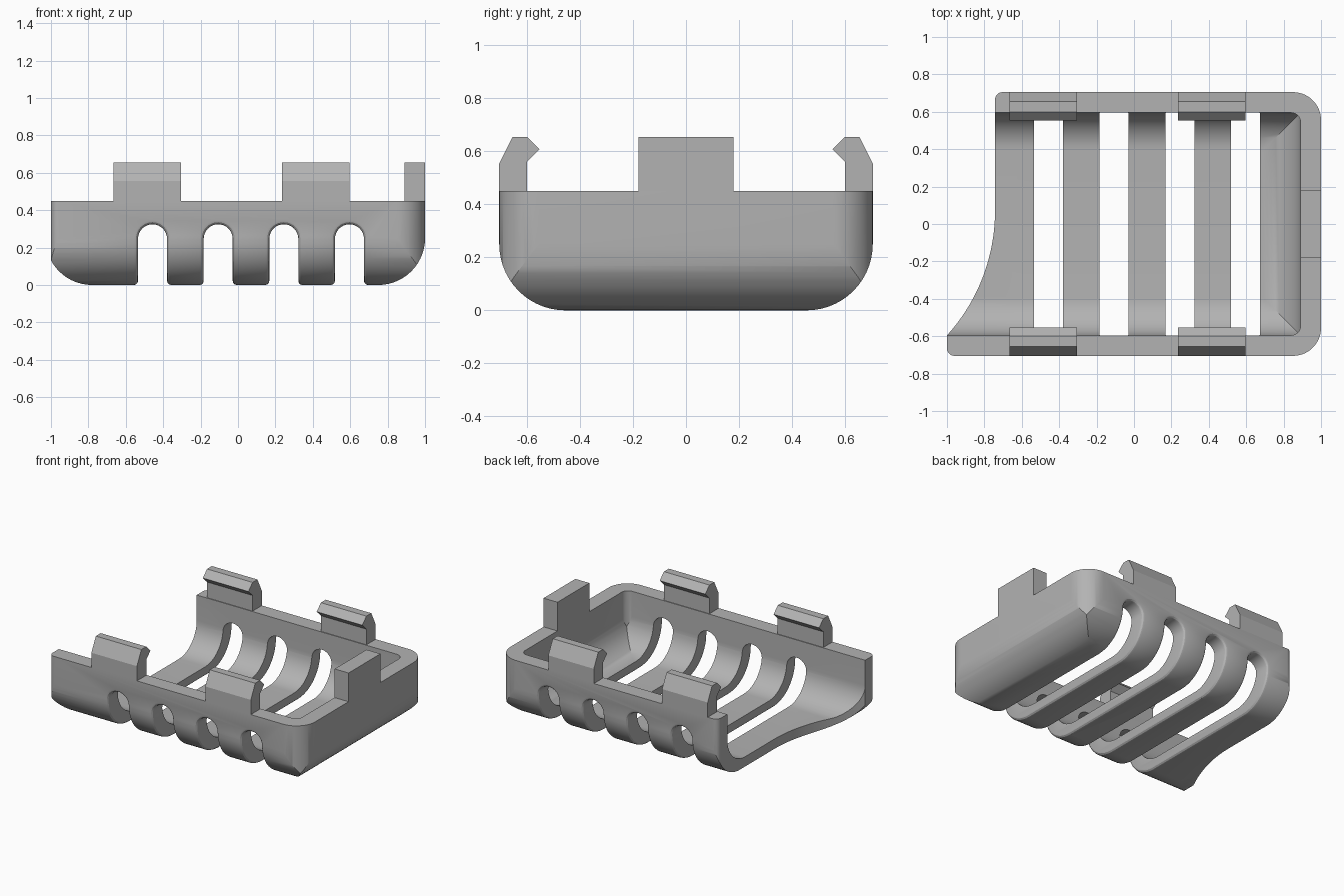
import bpy, bmesh
from math import pi, sin, cos, asin
from mathutils import Vector

if "Cube" in bpy.data.objects:
    bpy.data.objects.remove(bpy.data.objects["Cube"])

plastic = bpy.data.materials.new("grey_plastic")
plastic.use_nodes = True
GREY = (0.45, 0.45, 0.45, 1)
plastic.diffuse_color = GREY
plastic.node_tree.nodes["Principled BSDF"].inputs["Base Color"].default_value = GREY

HALF, TOP, WALL = 0.705, 0.45, 0.11
RADIUS, INNER_RADIUS, FLOOR = 0.25, 0.2, 0.07


def arc(cx, cy, r, start, end, n=14):
    step = (end - start) / n
    return [(cx + r * cos(start + step * i), cy + r * sin(start + step * i)) for i in range(n + 1)]


def prism(name, points, axis, low, high):
    """Extrude a 2D outline along an axis; the outline uses the other two axes in order."""
    bm = bmesh.new()

    def place(p, d):
        co = list(p)
        co.insert(axis, d)
        return bm.verts.new(co)
    a = [place(p, low) for p in points]
    b = [place(p, high) for p in points]
    bm.faces.new(a)
    bm.faces.new(b[::-1])
    for i in range(len(a)):
        j = (i + 1) % len(a)
        bm.faces.new((a[j], a[i], b[i], b[j]))
    bmesh.ops.recalc_face_normals(bm, faces=bm.faces)
    mesh = bpy.data.meshes.new(name)
    bm.to_mesh(mesh)
    bm.free()
    mesh.materials.append(plastic)
    obj = bpy.data.objects.new(name, mesh)
    bpy.context.collection.objects.link(obj)
    return obj


def select(obj):
    bpy.ops.object.select_all(action='DESELECT')
    obj.select_set(True)
    bpy.context.view_layer.objects.active = obj


def combine(obj, tool, operation):
    mod = obj.modifiers.new("combine", 'BOOLEAN')
    mod.operation, mod.solver, mod.object = operation, 'EXACT', tool
    select(obj)
    bpy.ops.object.modifier_apply(modifier=mod.name)
    bpy.data.objects.remove(tool)


def trough(low, high, bottom, top, r):
    """U-shaped outline with rounded lower corners."""
    return ([(low, top)] + arc(low + r, bottom + r, r, pi, 1.5 * pi)
            + arc(high - r, bottom + r, r, 1.5 * pi, 2 * pi) + [(high, top)])


# Outer body: plan outline with a sweeping open end, rounded below in both directions
SWEEP, EDGE = 0.99, -0.743
angle = asin((HALF - WALL + 0.07) / SWEEP)
plan = (arc(-0.96, -HALF + 0.04, 0.04, pi, 1.5 * pi, 6)
        + arc(0.85, -HALF + 0.15, 0.15, -pi / 2, 0)
        + arc(0.85, HALF - 0.15, 0.15, 0, pi / 2)
        + arc(EDGE + 0.04, HALF - 0.04, 0.04, pi / 2, pi, 6)
        + arc(EDGE - SWEEP, 0.07, SWEEP, 0, -angle, 20))
body = prism("basket_body", plan, 2, -0.1, TOP)
combine(body, prism("side_rounding", trough(-HALF, HALF, 0, 1, RADIUS), 0, -2, 2), 'INTERSECT')
combine(body, prism("end_rounding", trough(-1.03, 1, 0, 1, RADIUS), 1, -2, 2), 'INTERSECT')

# Four arched slots across the whole width
SLOT_R = 0.0775
slots = [-0.457 + 0.351 * i for i in range(4)]
for x in slots:
    outline = [(x - SLOT_R, -0.2)] + arc(x, 0.247, SLOT_R, pi, 0, 16) + [(x + SLOT_R, -0.2)]
    combine(body, prism("slot_cutter", outline, 1, -2, 2), 'DIFFERENCE')

# Round the outer rims of the slots
bm = bmesh.new()
bm.from_mesh(body.data)
bmesh.ops.remove_doubles(bm, verts=bm.verts, dist=0.0005)


def in_slot(face):
    return abs(face.normal.y) < 0.01 and any(
        all(abs(v.co.x - x) < SLOT_R + 0.002 for v in face.verts) for x in slots)


rims = [e for e in bm.edges if len(e.link_faces) == 2
        and in_slot(e.link_faces[0]) != in_slot(e.link_faces[1])]
bmesh.ops.bevel(bm, geom=rims, offset=0.022, segments=3, profile=0.5, affect='EDGES')
bm.to_mesh(body.data)
bm.free()

# Hollow inside, open at the swept end
inner = HALF - WALL
cavity = prism("cavity", [(-2, -inner), (-2, inner)] + arc(0.84, inner - 0.05, 0.05, pi / 2, 0, 8)
               + arc(0.84, 0.05 - inner, 0.05, 0, -pi / 2, 8), 2, -0.1, 1)
combine(cavity, prism("cavity_sides", trough(-inner, inner, FLOOR, 2, INNER_RADIUS), 0, -3, 3), 'INTERSECT')
combine(cavity, prism("cavity_end", trough(-2.5, 0.89, FLOOR, 2, INNER_RADIUS), 1, -3, 3), 'INTERSECT')
combine(body, cavity, 'DIFFERENCE')
select(body)
bpy.ops.object.shade_smooth_by_angle(angle=0.5)

# Hooked clips on both long walls
hook = [(HALF, TOP), (HALF, 0.555), (0.655, 0.655), (0.6, 0.655), (0.553, 0.608), (0.6, 0.562), (0.6, TOP)]
for side, label in ((-1, "front"), (1, "back")):
    for x, place in ((-0.485, "right"), (0.415, "left")):
        prism(f"{label}_{place}_clip", [(side * y, z) for y, z in hook], 0, x - 0.18, x + 0.18)

# Plain tab on the closed end
prism("end_tab", [(0.89, TOP), (1, TOP), (1, 0.655), (0.89, 0.655)], 1, -0.18, 0.18)
